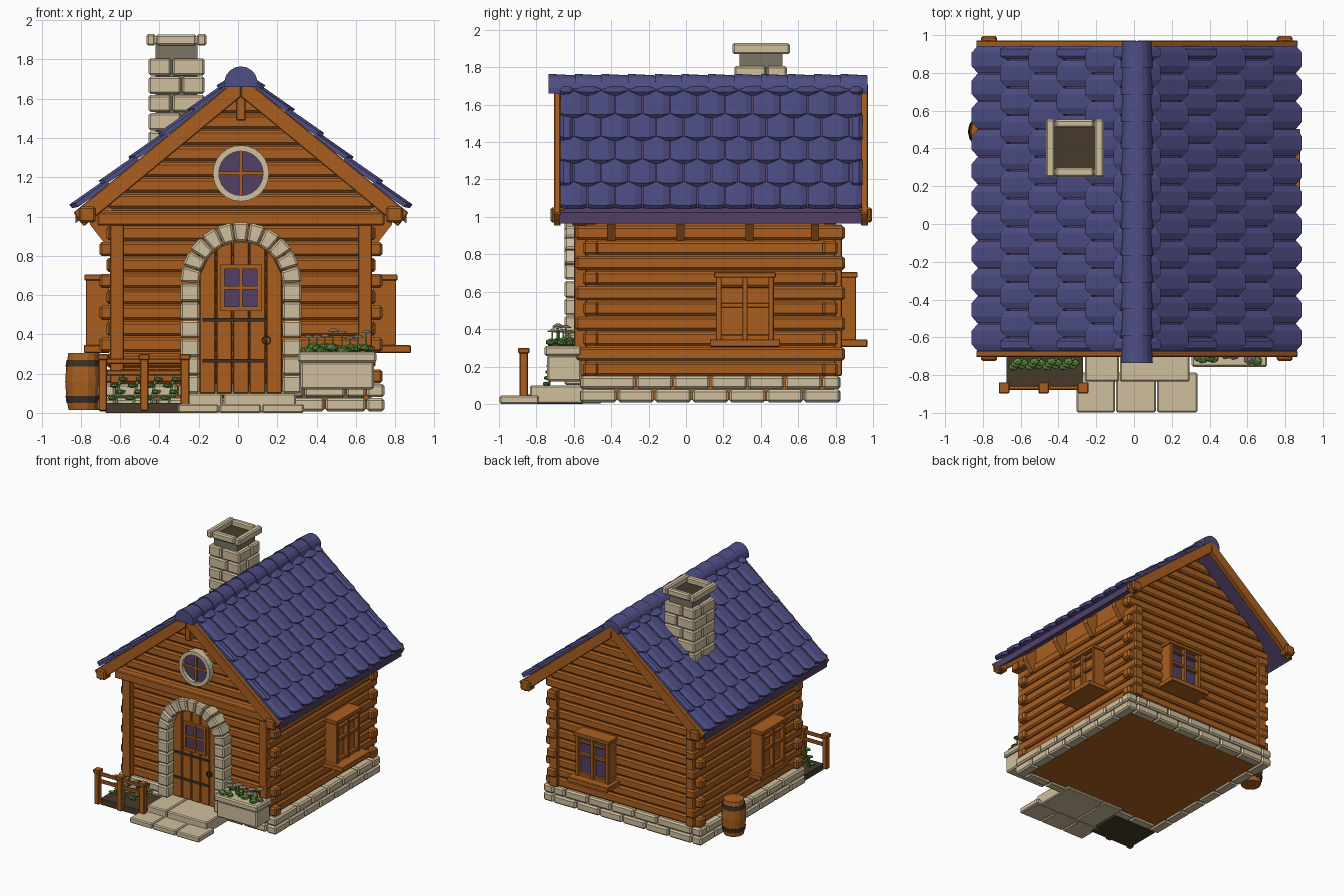
import bpy, bmesh, math, random
from mathutils import Matrix, Vector

if "Cube" in bpy.data.objects:
    bpy.data.objects.remove(bpy.data.objects["Cube"])

random.seed(4)
CX, SL = 0.015, 0.81              # house centre line, roof slope
YF, YB = -0.55, 0.81              # front and back wall planes
ANG = math.atan(SL)
CA, SA = math.cos(ANG), math.sin(ANG)


def material(name, r, g, b):
    m = bpy.data.materials.new(name)
    m.diffuse_color = [((c / 255 + 0.055) / 1.055) ** 2.4 for c in (r, g, b)] + [1]
    m.use_nodes = True
    m.node_tree.nodes["Principled BSDF"].inputs["Base Color"].default_value = m.diffuse_color
    return m


WOOD = material("wood", 170, 95, 32)
STONE = material("stone", 208, 191, 158)
TILE = material("roof_tile_blue", 78, 78, 134)
PURPLE = material("dark_purple", 82, 64, 102)
METAL = material("dark_metal", 58, 48, 38)
SOIL = material("soil", 70, 58, 42)
GREEN = material("leaf_green", 88, 128, 55)
GREY = material("warm_grey", 122, 117, 100)


class Part:
    """Collects solids into one named object with one colour."""

    def __init__(self, name, mat, bevel=0.0, M=None):
        self.name, self.mat, self.bevel, self.M = name, mat, bevel, M or Matrix()
        self.bm = bmesh.new()

    def loft(self, a, b):
        va = [self.bm.verts.new(self.M @ Vector(p)) for p in a]
        vb = [self.bm.verts.new(self.M @ Vector(p)) for p in b]
        n = len(a)
        self.bm.faces.new(va)
        self.bm.faces.new(vb[::-1])
        for i in range(n):
            j = (i + 1) % n
            self.bm.faces.new((va[i], vb[i], vb[j], va[j]))
        return self

    def prism(self, xz, y0, y1):
        return self.loft([(x, y0, z) for x, z in xz], [(x, y1, z) for x, z in xz])

    def box(self, x0, x1, y0, y1, z0, z1):
        return self.prism([(x0, z0), (x1, z0), (x1, z1), (x0, z1)], y0, y1)

    def ball(self, c, r, scale=(1, 1, 1)):
        m = Matrix.Translation(c) @ Matrix.Diagonal((*scale, 1))
        bmesh.ops.create_icosphere(self.bm, subdivisions=1, radius=r, matrix=m)
        return self

    def lathe(self, x, y, prof, n=14):
        ring = lambda r, z: [(x + r * math.cos(2 * math.pi * i / n),
                              y + r * math.sin(2 * math.pi * i / n), z) for i in range(n)]
        for (r0, z0), (r1, z1) in zip(prof, prof[1:]):
            self.loft(ring(r0, z0), ring(r1, z1))
        return self

    def done(self):
        bmesh.ops.recalc_face_normals(self.bm, faces=self.bm.faces[:])
        me = bpy.data.meshes.new(self.name)
        self.bm.to_mesh(me)
        self.bm.free()
        me.materials.append(self.mat)
        o = bpy.data.objects.new(self.name, me)
        bpy.context.collection.objects.link(o)
        if self.bevel:
            b = o.modifiers.new("bevel", 'BEVEL')
            b.width, b.segments, b.limit_method = self.bevel, 1, 'ANGLE'


def arc(cx, cz, r, a0, a1, n):
    return [(cx + r * math.cos(a0 + (a1 - a0) * i / n),
             cz + r * math.sin(a0 + (a1 - a0) * i / n)) for i in range(n + 1)]


# wall core (solid house shape behind the logs) and floor
Part("wall_core", WOOD).prism([(CX - .665, .02), (CX + .665, .02), (CX + .665, 1.09),
                               (CX, 1.63), (CX - .665, 1.09)], YF + .02, YB - .02).done()

# log walls: interlocking rows with alternate ends sticking out
ends, side = Part("front_and_back_logs", WOOD, .012), Part("side_logs", WOOD, .012)
for i in range(18):
    z0 = .15 + i * .081
    z1 = z0 + .072
    out = .72 if i % 2 == 0 else .683
    w0, w1 = (min(out, (1.64 - z) / SL) for z in (z0, z1))
    for y0, y1 in ((YF, YF + .08), (YB - .08, YB)):
        ends.prism([(CX - w0, z0), (CX + w0, z0), (CX + w1, z1), (CX - w1, z1)], y0, y1)
    if i < 10:
        e = .04 if i % 2 else -.005
        for s in (-1, 1):
            side.box(CX + s * .60, CX + s * .685, YF - e, YB + e, z0, z1)
ends.done()
side.done()

# corner posts and front tie beam
p = Part("posts_and_tie_beam", WOOD, .006)
for s in (-1, 1):
    p.box(CX + s * .595, CX + s * .668, YF - .05, YF + .02, .15, .96)
    p.box(CX + s * .595, CX + s * .668, YB - .02, YB + .025, .15, .96)
p.box(CX - .73, CX + .73, YF - .06, YF + .02, .955, 1.02).done()

# stone foundation, two staggered courses
p = Part("foundation_stones", STONE, .012)
for row, z in enumerate((.008, .08)):
    def cuts(a, b, n):
        k = [a + (b - a) * (i + (.5 if row and 0 < i else 0)) / n for i in range(n)] + [b]
        return [(u + .003, v - .003) for u, v in zip(k, k[1:])]
    for s in (-1, 1):
        for u, v in cuts(-.567, .827, 7):
            p.box(CX + s * .64, CX + s * .73, u, v, z, z + .068)
    for u, v in cuts(CX - .64, CX + .64, 6):
        p.box(u, v, -.567, -.48, z, z + .068)
        p.box(u, v, .74, .827, z, z + .068)
p.done()

# roof deck, barge boards, eave blocks, brackets
deck, barge = Part("roof_deck", PURPLE), Part("barge_boards", WOOD, .005)
block, brk = Part("eave_blocks", WOOD, .01), Part("eave_brackets", WOOD)
for s in (-1, 1):
    deck.prism([(CX + s * d, z - SL * d) for d, z in
                ((0, 1.705), (.842, 1.705), (.842, 1.648), (0, 1.648))], -.68, .94)
    for y0, y1 in ((-.705, -.67), (.935, .972)):
        barge.prism([(CX, 1.718), (CX, 1.61), (CX + s * .80, .95), (CX + s * .853, 1.02)], y0, y1)
    for y0, y1 in ((-.725, -.638), (.915, .995)):
        block.box(CX + s * .74, CX + s * .825, y0, y1, .97, 1.05)
    for y in (-.40, -.03, .34, .69):
        brk.prism([(CX + s * d, z) for d, z in ((.67, .87), (.70, .87), (.77, .96), (.77, 1.0),
                                               (.67, 1.07))], y - .022, y + .022)
for q in (deck, barge, block, brk):
    q.done()
Part("apex_bracket", WOOD, .005).box(CX - .024, CX + .024, -.69, -.53, 1.49, 1.63).done()

# domed roof tiles in staggered rows
p = Part("roof_tiles", TILE)
PITCH = 1.62 / 11
for s in (-1, 1):
    for r in range(6):
        bot = 1.085 - .193 * r
        top = max(.0, bot - .225)
        edges = [-.675 + PITCH * (i - .5 * (r % 2)) for i in range(12 + r % 2)]
        for e in edges[:11 + r % 2]:
            a, b = max(e, -.675), min(e + PITCH, .945)
            for j, (f0, f1) in enumerate(((0, .25), (.25, .75), (.75, 1))):
                sec = []
                for end in (0, 1):
                    ring = []
                    for f, low in ((f0, j != 1 and j == 0), (f1, j == 2)):
                        t = a + (b - a) * (.02 + .96 * f)
                        hump = .014 if .1 < f < .9 else 0
                        d = (bot - (.028 if low else 0)) if end else top
                        for n in ((0, .024) if f == f0 else (.024, 0)):
                            n += hump + .016 * end - .004
                            ring.append((CX + s * (d * CA + n * SA), t, 1.705 - d * SA + n * CA))
                    sec.append(ring)
                p.loft(*sec)
p.done()

# ridge caps, tapering and overlapping
p = Part("ridge_caps", TILE)
for i in range(12):
    y = -.735 + i * .142
    p.loft([(x, y, z) for x, z in arc(CX, 1.68, .085, -.25, math.pi + .25, 10)],
           [(x, y + .143, z) for x, z in arc(CX, 1.68, .077, -.25, math.pi + .25, 10)])
p.done()

# chimney
x0, x1, y0, y1 = -.455, -.17, .258, .54
p = Part("chimney_stones", STONE, .01)
for i in range(7):
    z = 1.16 + i * .093
    mx = (x0 + x1) / 2 + (.025 if i % 2 else -.025)
    my = (y0 + y1) / 2 + (-.03 if i % 2 else .03)
    for a, b in ((x0, mx - .003), (mx + .003, x1)):
        for c, d in ((y0, my - .003), (my + .003, y1)):
            p.box(a, b, c, d, z, z + .088)
for a, b in ((-.467, -.42), (-.21, -.16)):
    p.box(a, b, .248, .555, 1.87, 1.93)
for a, b in ((.25, .30), (.51, .553)):
    p.box(-.418, -.212, a, b, 1.872, 1.928)
p.done()
Part("chimney_neck", GREY).box(-.42, -.205, .285, .515, 1.2, 1.878).done()
Part("chimney_opening", SOIL).box(-.42, -.205, .29, .515, 1.878, 1.884).done()

# stone door surround: columns and arch wedges
p = Part("door_surround", STONE, .01)
for s in (-1, 1):
    for i in range(6):
        z = .10 + i * .0935
        p.box(CX + s * .212, CX + s * .308, -.65, -.5, z, z + .09)
for i in range(11):
    a0, a1 = math.pi * (i + .03) / 11, math.pi * (i + .97) / 11
    p.prism(arc(CX, .663, .31, a0, a1, 1) + arc(CX, .663, .212, a1, a0, 1), -.65, -.5)
p.done()

# plank door with small window, straps and ring handle
p = Part("door_planks", WOOD, .005)
for i in range(5):
    a = -.212 + i * .0848
    tops = [a + .0828, a + .042, a + .002]
    p.prism([(CX + a + .002, .1), (CX + a + .0828, .1)] +
            [(CX + t, .66 + math.sqrt(max(0, .215 ** 2 - t * t))) for t in tops], -.58, -.52)
p.done()
Part("door_glass", PURPLE).box(-.08, .11, -.585, -.575, .53, .745).done()
p = Part("door_window_frame", WOOD)
for a, b in ((-.09, -.068), (.006, .024), (.098, .12)):
    p.box(a, b, -.60, -.57, .52, .755)
for a, b in ((.52, .542), (.629, .647), (.733, .755)):
    p.box(-.09, .12, -.598, -.57, a, b)
p.done()
p = Part("door_hardware", METAL)
for z in (.265, .475):
    p.box(-.18, .14, -.588, -.575, z - .009, z + .009)
for i in range(10):
    a, b = 2 * math.pi * i / 10, 2 * math.pi * (i + 1) / 10
    p.prism(arc(.145, .37, .025, a, b, 1) + arc(.145, .37, .017, b, a, 1), -.595, -.58)
p.done()

# round gable window
p = Part("round_window_ring", STONE)
for i in range(24):
    a, b = 2 * math.pi * i / 24, 2 * math.pi * (i + 1) / 24
    p.prism(arc(CX, 1.22, .143, a, b, 1) + arc(CX, 1.22, .113, b, a, 1), -.60, -.53)
p.done()
Part("round_window_glass", PURPLE).prism(arc(CX, 1.22, .12, 0, 2 * math.pi * 23 / 24, 23), -.57, -.54).done()
Part("round_window_bars", WOOD).box(CX - .009, CX + .009, -.585, -.56, 1.105, 1.335).box(
    CX - .115, CX + .115, -.584, -.56, 1.211, 1.229).done()


# square windows, built facing -y and turned to their wall
def window(name, x, y, turn, pane, sill):
    M = Matrix.Translation((x, y, 0)) @ Matrix.Rotation(math.radians(turn), 4, 'Z')
    q = Part(name + "_frame", WOOD, .004, M)
    for a, b in ((-.155, -.125), (-.014, .014), (.125, .155)):
        q.box(a, b, -.10, .02, .34, .69)
    for a, b in ((.34, .37), (.515, .54), (.62, .635)):
        q.box(-.15, .15, -.09, .02, a, b)
    q.box(-.165, .165, -.108, .02, .675, .705)
    q.box(-.188, .188, -sill, .02, .305, .345).done()
    Part(name + "_panes", pane, 0, M).box(-.15, .15, -.065, .01, .34, .69).done()


window("right_window", CX + .69, .315, 90, WOOD, .175)
window("left_window", CX - .69, -.06, -90, WOOD, .11)
window("back_window", .235, YB, 180, PURPLE, .16)

# door steps
p = Part("door_steps", STONE, .008)
for a, b in ((-.26, -.08), (-.075, .295)):
    p.box(a, b, -.835, -.45, .002, .098)
for a, b in ((-.305, -.10), (-.095, .117), (.122, .335)):
    p.box(a, b, -.997, -.785, 0, .045)
p.done()

# stone planter with leaves and flat-topped flowers
Part("planter", STONE, .01).box(.318, .692, -.742, -.56, .12, .26).box(
    .305, .705, -.757, -.56, .257, .31).done()
leaf, flower = Part("planter_leaves", GREEN), Part("planter_flowers", GREY)
for i in range(18):
    c = (.345 + .019 * i, random.uniform(-.73, -.61), random.uniform(.315, .34))
    leaf.ball(c, random.uniform(.025, .038), (1.1, 1, .7))
for i in range(8):
    x, y, z = .36 + i * .042, random.uniform(-.72, -.62), random.uniform(.37, .43)
    leaf.box(x - .004, x + .004, y - .004, y + .004, .3, z)
    flower.lathe(x, y, [(.033, z), (.012, z + .014)], 7)
leaf.done()
flower.done()

# fenced garden bed with climbing plants
Part("garden_soil", SOIL).box(-.675, -.27, -.855, -.55, 0, .05).done()
p = Part("fence", WOOD, .005)
for x in (-.688, -.478, -.27):
    p.box(x - .022, x + .022, -.89, -.845, .01, .285)
    p.box(x - .028, x + .028, -.897, -.838, .27, .3)
for z in (.19, .25):
    p.box(-.69, -.27, -.878, -.855, z, z + .028)
p.done()
p = Part("garden_plants", GREEN)
for x in (-.63, -.54, -.45, -.36):
    p.loft([(x + a, -.75 + b, .04) for a, b in ((0, 0), (.014, 0), (.014, .014), (0, .014))],
           [(x + .03 + a, -.72 + b, .22) for a, b in ((0, 0), (.014, 0), (.014, .014), (0, .014))])
    for k in range(5):
        p.ball((x + .008 + .006 * k + (.02 if k % 2 else -.018), -.755 + .007 * k, .075 + .032 * k),
               .026, (1.1, .8, .5))
p.done()

# barrel
Part("barrel", WOOD).lathe(-.785, .49, [(.078, .015), (.09, .085), (.095, .16),
                                        (.09, .235), (.079, .305)]).done()
Part("barrel_hoops", METAL).lathe(-.785, .49, [(.088, .05), (.0935, .085)]).lathe(
    -.785, .49, [(.0935, .235), (.088, .27)]).done()
